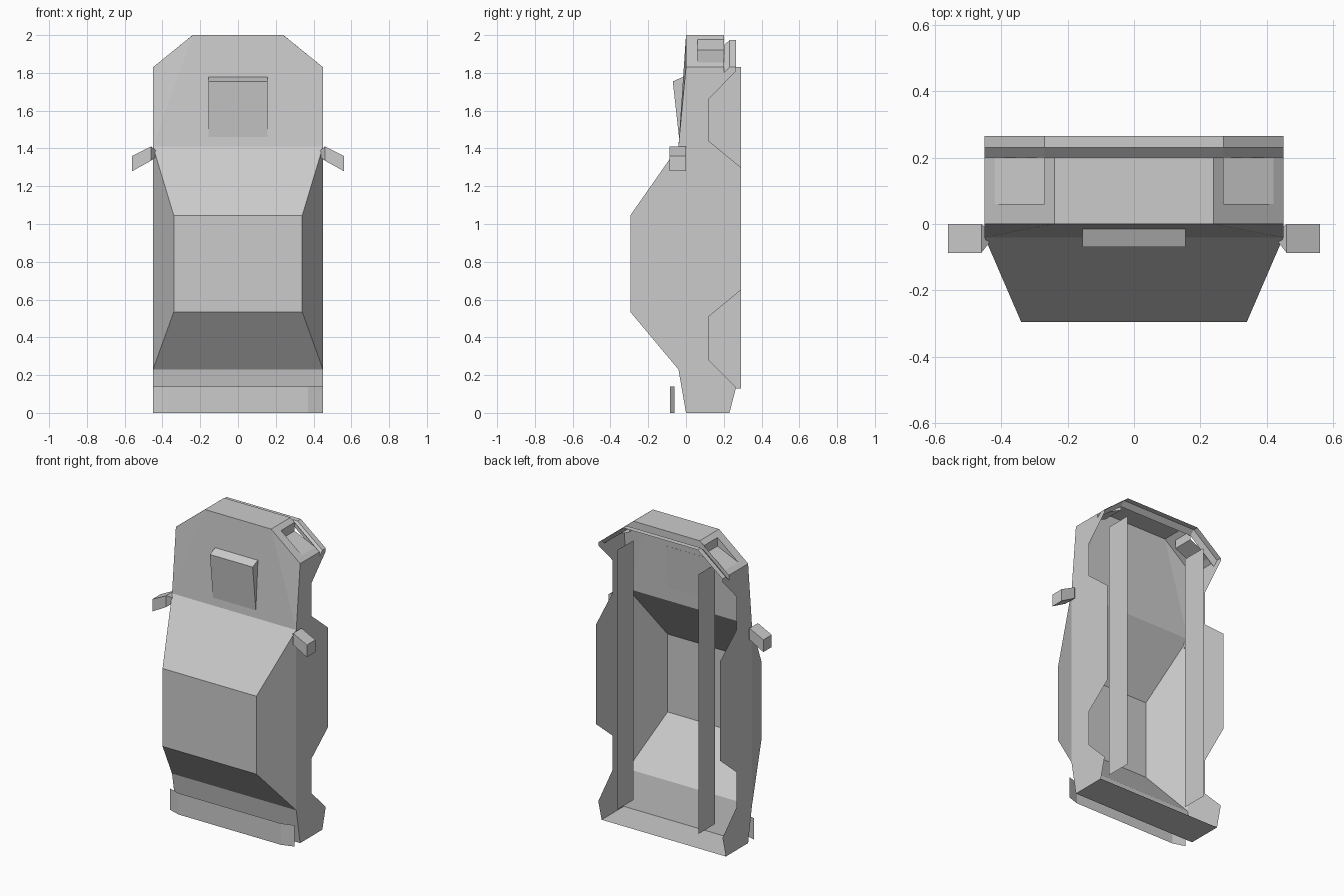
import bpy, bmesh

if "Cube" in bpy.data.objects:
    bpy.data.objects.remove(bpy.data.objects["Cube"])

def build(name, polys, mirror=True):
    """Mesh from polygons, optionally reflected across x = 0 and welded."""
    bm = bmesh.new()
    for poly in polys:
        bm.faces.new([bm.verts.new(p) for p in poly])
        if mirror:
            bm.faces.new([bm.verts.new((-x, y, z)) for x, y, z in reversed(poly)])
    bmesh.ops.remove_doubles(bm, verts=bm.verts, dist=0.0005)
    bmesh.ops.recalc_face_normals(bm, faces=bm.faces)
    me = bpy.data.meshes.new(name)
    bm.to_mesh(me)
    bm.free()
    ob = bpy.data.objects.new(name, me)
    bpy.context.collection.objects.link(ob)
    return ob

def band(a, b):
    """Quads joining two polylines of equal length."""
    return [[a[i], a[i + 1], b[i + 1], b[i]] for i in range(len(a) - 1)]

def loft(sections):
    """Closed solid through matching rings, with end caps."""
    faces = [list(sections[0]), list(sections[-1])]
    for a, b in zip(sections, sections[1:]):
        faces += band(a + a[:1], b + b[:1])
    return faces

def outline(y, xc, zc, ze):
    """Half of the chamfered front outline."""
    return [(0, y, zc), (xc, y, zc), (.45, y, ze)]

# tail, rear window, roof and windscreen: half width, y, z
rows = [(.45, .23, 0), (.45, 0, 0), (.45, -.04, .23),
        (.34, -.295, .535), (.34, -.295, 1.045), (.45, -.04, 1.41)]
polys = []
for a, b in zip(rows, rows[1:]):
    polys += band([(0, *a[1:]), a], [(0, *b[1:]), b])

# side windows
polys.append(rows[2:])

# bonnet
nose = outline(0, .24, 2, 1.83)
base = rows[-1]
polys += [[(0, -.04, 1.41), base, nose[1], nose[0]], [base, nose[2], nose[1]]]

# nose front, and chamfer notched for the headlight
nose_low = outline(.2, .24, 2, 1.83)
polys += band(nose[:2], nose_low[:2])
in0, in1 = (.27, .06, 1.976), (.27, .2, 1.976)
out0, out1 = (.42, .06, 1.854), (.42, .2, 1.854)
polys.append([nose[1], nose[2], nose_low[2], out1, out0, in0, in1, nose_low[1]])

# headlight recess: inner wall, floor, end
deep0, deep1 = (.27, .06, 1.92), (.27, .2, 1.92)
polys += [[in0, in1, deep1, deep0], [deep0, deep1, out1, out0], [in0, deep0, out0]]

# front bumper step and lip
bumper = [nose_low, outline(.2, .27, 1.945, 1.80),
          outline(.23, .27, 1.973, 1.83), outline(.265, .27, 1.973, 1.83)]
for a, b in zip(bumper, bumper[1:]):
    polys += band(a, b)

# side panel with wheel arches
side = [(-.04, .23), (-.04, 1.41), (0, 1.83), (.2, 1.83), (.2, 1.80), (.23, 1.83),
        (.265, 1.83), (.265, 1.81), (.12, 1.66), (.12, 1.44), (.29, 1.30),
        (.29, .65), (.12, .51), (.12, .28), (.265, .135), (.23, 0), (0, 0)]
polys.append([(.45, y, z) for y, z in side])
build("car_body", polys)

# inner wheel well walls
build("wheel_well_wall", [[(.295, .12, .13), (.295, .29, .13),
                           (.295, .29, 1.83), (.295, .12, 1.83)]])

# bonnet scoop
scoop = [(-.012, 1.78), (-.07, 1.755), (-.037, 1.46)]
build("bonnet_scoop", loft([[(x, y, z) for y, z in scoop] for x in (-.155, .155)]), False)

# wing mirrors: x, y range, z range
mirror = [(.435, -.055, -.02, 1.355, 1.39), (.46, -.087, 0, 1.335, 1.41),
          (.56, -.087, 0, 1.28, 1.36)]
build("wing_mirror", loft([[(x, y0, z0), (x, y1, z0), (x, y1, z1), (x, y0, z1)]
                           for x, y0, y1, z0, z1 in mirror]))

# rear spoiler blade with bent ends
blade = [(0, -.085), (.37, -.085), (.45, -.06)]
build("rear_spoiler", band([(x, y, 0) for x, y in blade], [(x, y, .14) for x, y in blade]))
